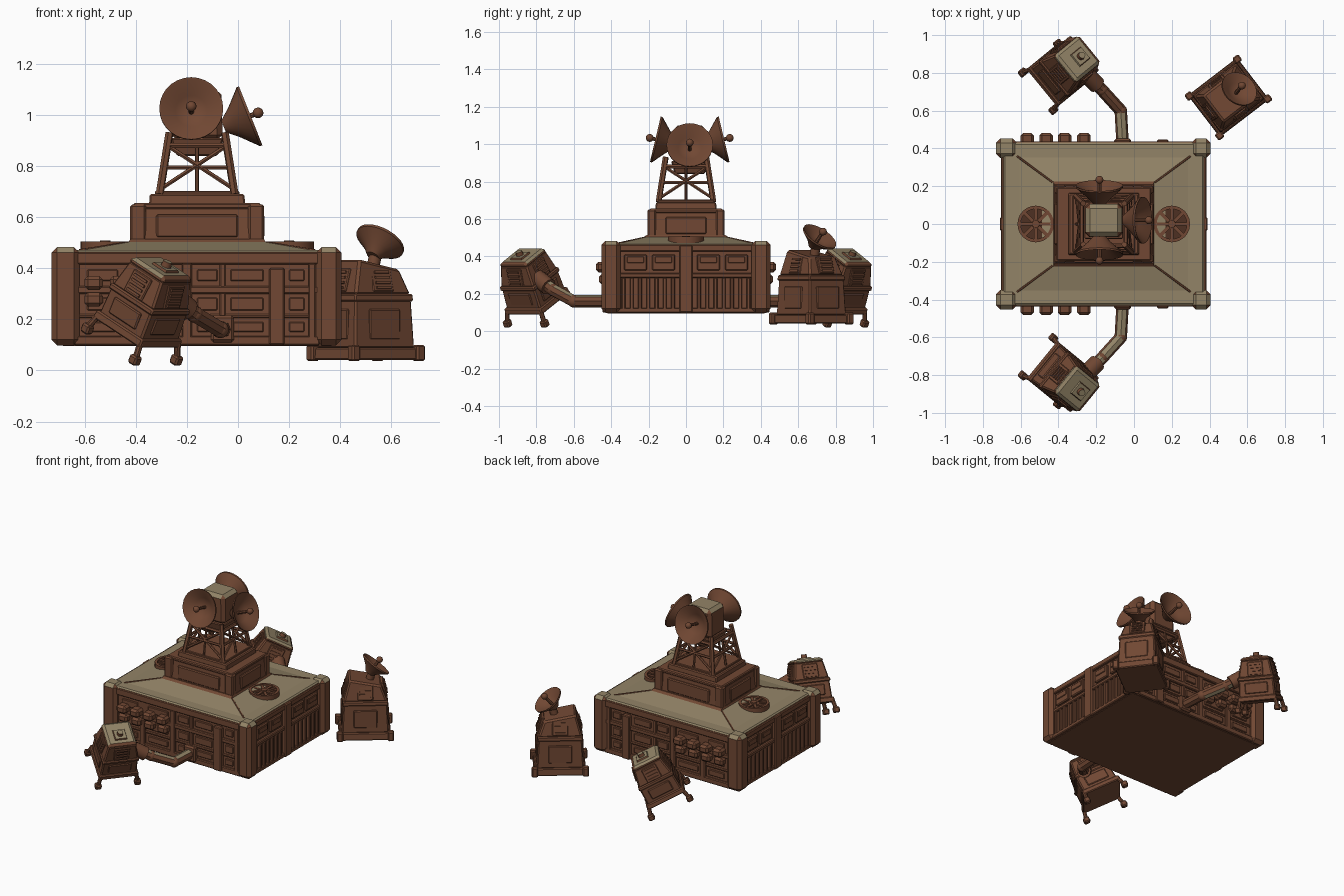
import bpy, bmesh, math
from mathutils import Matrix, Vector

if "Cube" in bpy.data.objects:
    bpy.data.objects.remove(bpy.data.objects["Cube"])

def material(name, rgb):
    m = bpy.data.materials.new(name)
    m.diffuse_color = (*rgb, 1)
    m.use_nodes = True
    m.node_tree.nodes["Principled BSDF"].inputs["Base Color"].default_value = m.diffuse_color
    return m

BROWN = material("rust_brown", (0.165, 0.064, 0.033))
BEIGE = material("dusty_beige", (0.29, 0.23, 0.135))
DARK = material("dark_brown", (0.075, 0.03, 0.016))
I = Matrix.Identity(4)
T = Matrix.Translation

def finish(name, bm, M, top=False, mat=BROWN, smooth=False):
    """Upward faces become beige when top is set."""
    bm.transform(M)
    bmesh.ops.recalc_face_normals(bm, faces=bm.faces)
    me = bpy.data.meshes.new(name)
    bm.to_mesh(me)
    bm.free()
    me.materials.append(mat)
    me.materials.append(BEIGE)
    for p in me.polygons:
        p.material_index = 1 if top and p.normal.z > 0.7 else 0
    if smooth:
        me.shade_smooth()
        me.set_sharp_from_angle(angle=math.radians(35))
    ob = bpy.data.objects.new(name, me)
    bpy.context.collection.objects.link(ob)

def block(name, b, t, z0, z1, M=I, bevel=0.0, top=False, mat=BROWN, tilt=0):
    """Tapered box: b and t are half sizes at bottom and top."""
    bm = bmesh.new()
    bmesh.ops.create_cube(bm, size=2)
    for v in bm.verts:
        h, z = (t, z1) if v.co.z > 0 else (b, z0)
        x = v.co.x * h[0]
        v.co = (x, v.co.y * h[1], z + (tilt * x if z == z1 else 0))
    if bevel:
        bmesh.ops.bevel(bm, geom=bm.edges[:], offset=bevel, segments=1, affect='EDGES')
    finish(name, bm, M, top, mat)

def box(name, x0, x1, y0, y1, z0, z1, M=I, **k):
    h = (abs(x1 - x0) / 2, abs(y1 - y0) / 2)
    block(name, h, h, z0, z1, M @ T(((x0 + x1) / 2, (y0 + y1) / 2, 0)), **k)

def aim(p, d):
    return T(p) @ Vector(d).to_track_quat('Z', 'Y').to_matrix().to_4x4()

def lathe(name, prof, M=I, n=24, **k):
    bm = bmesh.new()
    rings = [[bm.verts.new((r * math.cos(a * math.tau / n), r * math.sin(a * math.tau / n), z))
              for a in range(n)] for r, z in prof]
    for A, B in zip(rings, rings[1:] + rings[:1]):
        for i in range(n):
            j = (i + 1) % n
            bm.faces.new((A[i], A[j], B[j], B[i]))
    bmesh.ops.remove_doubles(bm, verts=bm.verts[:], dist=1e-5)
    finish(name, bm, M, smooth=True, **k)

def rod(name, p, q, r, M=I, n=8, **k):
    d = Vector(q) - Vector(p)
    lathe(name, [(0, 0), (r, 0), (r, d.length), (0, d.length)], M @ aim(p, d), n, **k)

def ball(name, p, r, M=I):
    bm = bmesh.new()
    bmesh.ops.create_uvsphere(bm, u_segments=12, v_segments=8, radius=r)
    finish(name, bm, M @ T(p), smooth=True)

def dish(name, centre, normal, r, depth):
    M = aim(centre, normal)
    lathe(name, [(0, -depth), (0.025, -depth), (r * .5, -depth * .6), (r, -.006), (r, .004),
                 (r * .94, .002), (r * .5, -depth * .42), (0, -depth * .62)], M, 28)
    rod(name + "_feed", (0, 0, -depth * .7), (0, 0, 0.035), 0.01, M)
    ball(name + "_feed_tip", (0, 0, 0.035), 0.021, M)

# ---- main hull, roof and corner posts
CX = -0.16
C = T((CX, 0, 0))
block("hull", (.525, .42), (.525, .42), .095, .46, C)
block("roof_rim", (.535, .435), (.53, .43), .43, .472, C, bevel=.008, top=True)
block("roof_slope", (.47, .37), (.27, .22), .468, .503, C, top=True)
for sx, x0, x1 in ((-1, -.73, -.62), (1, .305, .405)):
    for s in (-1, 1):
        box("corner_post", x0, x1, s * .35, s * .452, .098, .483, bevel=.022, top=True)
        # roof seam running down each diagonal
        rod("roof_seam", (CX + sx * .27, s * .22, .5), (CX + sx * .46, s * .36, .469), .006, n=6)
    # roof fan
    F = T((CX + sx * .36, 0, 0))
    lathe("fan_well", [(0, .47), (.09, .47), (.09, .493), (0, .493)], F, mat=DARK)
    lathe("fan_ring", [(.08, .47), (.097, .47), (.097, .505), (.08, .505)], F)
    lathe("fan_hub", [(0, .48), (.024, .48), (.02, .508), (0, .508)], F, 12)
    for i in range(8):
        box("fan_blade", .015, .085, -.009, .009, .485, .501, F @ Matrix.Rotation(i * math.tau / 8, 4, 'Z'))

# ---- long walls (front and back)
for s in (-1, 1):
    W = Matrix.Diagonal((1, s, 1, 1))
    for z0, z1, y in ((.415, .462, .436), (.3, .33, .434), (.098, .135, .436), (.205, .22, .428)):
        box("long_wall_beam", -.64, .32, .4, y, z0, z1, W, bevel=.005)
    for x, w, y, z1 in ((.152, .03, .447, .4), (-.2, .02, .436, .42), (.29, .015, .436, .42),
                        (-.06, .012, .43, .42), (-.43, .02, .436, .3)):
        box("long_wall_post", x - w, x + w, .4, y, .1, z1, W, bevel=.005)
    for x0, x1 in ((-.59, -.47), (-.39, -.24), (-.16, -.08), (-.03, .1), (.2, .26)):
        box("long_wall_panel", x0, x1, .41, .429, .35, .395, W, bevel=.004)
        box("long_wall_lower_panel", x0, x1, .41, .428, .15, .19, W, bevel=.004)
        box("long_wall_mid_panel", x0, x1, .41, .428, .235, .285, W, bevel=.004)
    for x in (-.565, -.465, -.367, -.265):
        box("canister", x - .036, x + .036, .41, .482, .315, .37, W, bevel=.014)
        box("lower_canister", x - .036, x + .036, .41, .465, .25, .305, W, bevel=.014)
    # arm socket
    box("arm_socket", -.105, -.015, .41, .452, .11, .215, W, bevel=.01)

# ---- short walls (left and right)
for s in (-1, 1):
    W = C @ Matrix.Diagonal((s, 1, 1, 1))
    for z0, z1 in ((.425, .462), (.285, .31), (.098, .125)):
        box("short_wall_beam", .5, .543, -.37, .37, z0, z1, W, bevel=.005)
    box("short_wall_centre_post", .5, .55, -.035, .035, .098, .462, W, bevel=.006)
    for t in (-1, 1):
        for i in range(7):
            y = t * (.07 + i * .044)
            box("wall_batten", .5, .543, y - .01, y + .01, .1, .285, W, bevel=.004)
        for y in (.12, .27):
            box("short_wall_window", .5, .54, t * (y - .062), t * (y + .062), .325, .41, W, bevel=.006)
            box("window_inset", .53, .545, t * (y - .045), t * (y + .045), .365, .4, W, bevel=.003)

# ---- central superstructure
block("tower_skirt", (.275, .245), (.262, .21), .485, .515, C)
block("tower_house", (.26, .205), (.245, .19), .5, .64, C, bevel=.008)
block("tower_house_lip", (.25, .195), (.25, .195), .632, .655, C, bevel=.006)
block("tower_step", (.188, .165), (.185, .16), .65, .69, C, bevel=.006)
block("tower_plinth", (.165, .15), (.165, .15), .685, .703, C, bevel=.004)
for s in (-1, 1):
    box("house_panel", -.16, .16, s * .18, s * .207, .52, .61, C, bevel=.006)
    box("house_side_panel", s * .235, s * .263, -.11, .11, .52, .61, C, bevel=.006)
    for t in (-1, 1):
        box("house_buttress", s * .2, s * .262, t * .16, t * .207, .49, .65, C, bevel=.008)

# ---- lattice mast
def corner(i, z):
    k = (z - .7) / .22
    h = .145 - .035 * k
    return Vector((CX + h * (1, -1, -1, 1)[i % 4], h * (1, 1, -1, -1)[i % 4], z))

for i in range(4):
    rod("mast_leg", corner(i, .69), corner(i, .93), .016, n=6)
    rod("mast_brace", corner(i, .71), corner(i + 1, .88), .009, n=6)
    rod("mast_brace", corner(i + 1, .71), corner(i, .88), .009, n=6)
    rod("mast_rail", corner(i, .795), corner(i + 1, .795), .009, n=6)
    rod("mast_rail_top", corner(i, .88), corner(i + 1, .88), .012, n=6)
    m = (corner(i, .7) + corner(i + 1, .7)) / 2
    rod("mast_upright", m, (corner(i, .88) + corner(i + 1, .88)) / 2, .008, n=6)

# ---- antenna head with three dishes
H = T((-.16, .02, 0))
block("head_base", (.08, .08), (.105, .1), .84, .91, H, bevel=.006)
block("head", (.1, .09), (.095, .085), .9, 1.1, H, bevel=.022, top=True)
dish("front_dish", (-.183, -.16, 1.025), (0, -.97, .23), .125, .105)
dish("back_dish", (-.183, .2, 1.025), (0, .97, .23), .125, .105)
dish("right_dish", (.046, .02, .995), (.93, 0, .37), .124, .11)

# ---- pod shell shared details: louvres, hatches and panels on a side face
def face_details(P, a, half, z, lean):
    D = P @ Matrix.Rotation(a, 4, 'Z') @ T((half, 0, z)) @ Matrix.Rotation(-lean, 4, 'Y')
    box("pod_vent_frame", -.015, .007, -.05, .05, -.05, .045, D, bevel=.004)
    for i in range(4):
        box("pod_louvre", 0, .014, -.035, .035, -.04 + i * .021, -.03 + i * .021, D)

# ---- two leaning pods with arms
ang, th = math.atan2(.77, .63), math.radians(27)
u = Vector((math.cos(ang), math.sin(ang), 0))
v = Vector((u.y, -u.x, 0)) * math.cos(th) - Vector((0, 0, math.sin(th)))
R = Matrix((v, u, v.cross(u))).transposed().to_4x4()
for s in (1, -1):
    S = Matrix.Diagonal((1, s, 1, 1))
    P = S @ T((-.42, -.775, .09)) @ R
    block("pod_base", (.135, .13), (.13, .125), .065, .1, P, bevel=.006)
    block("pod_lower_body", (.12, .118), (.115, .113), .09, .215, P, bevel=.008)
    block("pod_belt", (.122, .12), (.12, .118), .2, .225, P, bevel=.006)
    block("pod_upper_body", (.115, .113), (.092, .092), .22, .335, P, bevel=.008)
    block("pod_roof", (.1, .098), (.09, .088), .325, .355, P, bevel=.012, top=True)
    block("pod_hatch", (.042, .042), (.036, .036), .35, .364, P @ T((.015, 0, 0)), top=True)
    lathe("pod_cap", [(0, .355), (.022, .355), (.018, .385), (0, .385)], P @ T((.015, 0, 0)), 12, top=True)
    for i in range(4):
        face_details(P, i * math.pi / 2, .103, .275, math.radians(10))
        Q = P @ Matrix.Rotation(i * math.pi / 2, 4, 'Z')
        box("pod_panel", .1, .123, -.075, .075, .115, .185, Q, bevel=.005)
    for x in (-1, 1):
        for y in (-1, 1):
            rod("pod_leg", (x * .12, y * .115, .08), (x * .135, y * .128, .02), .013, P)
            box("pod_foot", x * .135 - .02, x * .135 + .02, y * .128 - .02, y * .128 + .02,
                -.005, .033, P, bevel=.007)
    # arm joining pod to hull
    path = [(-.06, -.42, .16), (-.07, -.6, .16), (-.17, -.71, .22), (-.26, -.8, .29)]
    for p, q in zip(path, path[1:]):
        rod("pod_arm", p, q, .033, S, top=True)
    for p in path[1:3]:
        ball("arm_elbow", p, .034, S)
    rod("arm_collar", (-.195, -.735, .237), (-.26, -.8, .29), .046, S, n=12)

# ---- freestanding pod with its own dish
P = T((.5, .67, 0)) @ Matrix.Rotation(math.radians(37.5), 4, 'Z')
block("station_base", (.165, .14), (.16, .135), .04, .09, P, bevel=.006)
block("station_body", (.148, .125), (.138, .115), .085, .29, P, bevel=.008)
block("station_belt", (.145, .122), (.142, .119), .27, .3, P, bevel=.006)
block("station_top", (.138, .115), (.1, .09), .295, .415, P, bevel=.01, tilt=-.2)
for x in (-1, 1):
    for y in (-1, 1):
        box("station_foot", x * .16 - .02, x * .16 + .02, y * .132 - .02, y * .132 + .02, .036, .1, P, bevel=.007)
for i in range(4):
    Q = P @ Matrix.Rotation(i * math.pi / 2, 4, 'Z')
    d = .143 if i % 2 == 0 else .12
    box("station_panel", d - .03, d + .006, -.075, .075, .12, .24, Q, bevel=.005)
    face_details(P, i * math.pi / 2, d - .022, .355, math.radians(15))
rod("station_dish_post", (.525, .685, .39), (.54, .695, .46), .025, n=12)
dish("station_dish", (.557, .715, .505), (.4, .5, .77), .1, .075)
